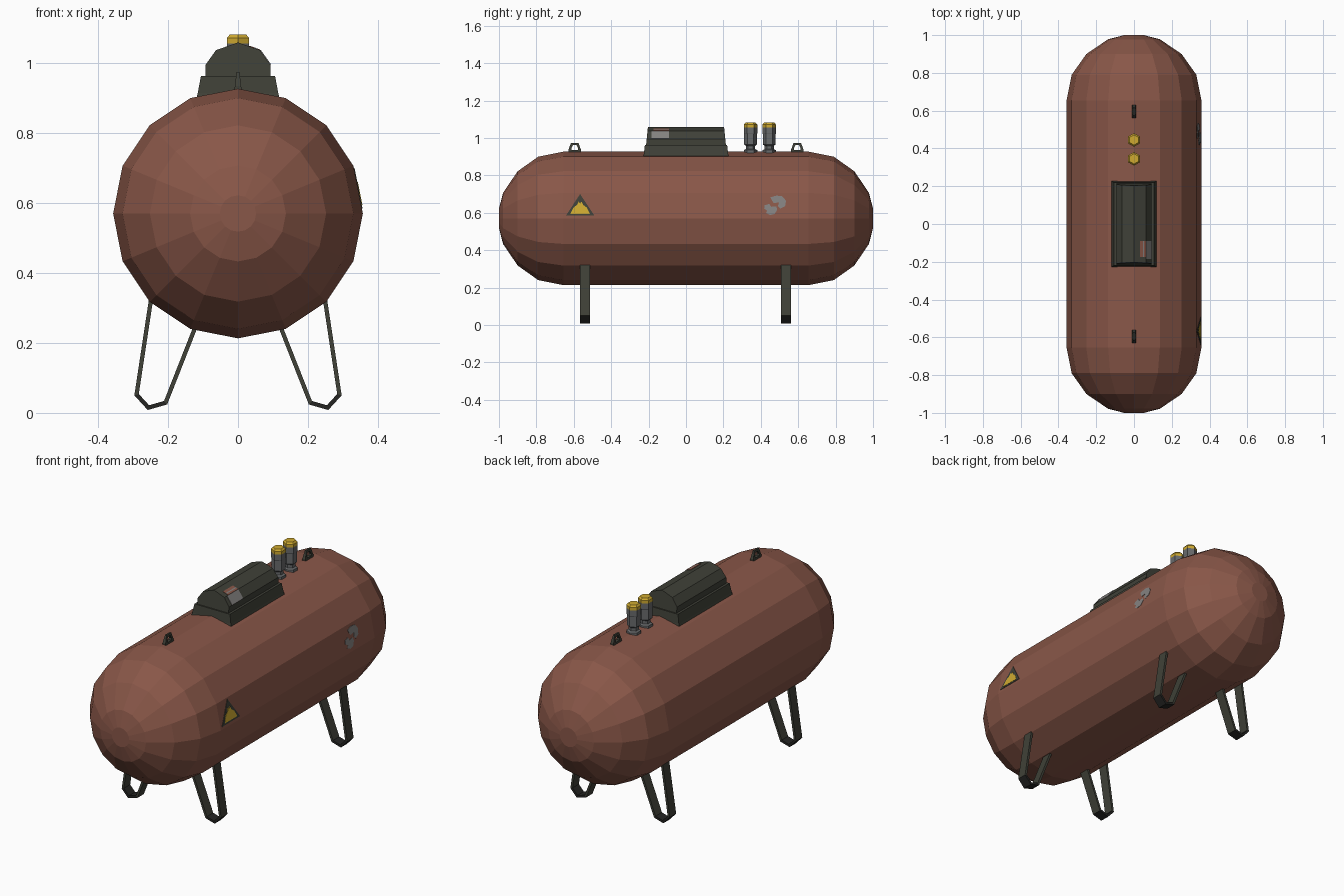
import bpy, bmesh, math
from mathutils import Vector

if "Cube" in bpy.data.objects:
    bpy.data.objects.remove(bpy.data.objects["Cube"])


def material(name, rgb):
    m = bpy.data.materials.new(name)
    m.diffuse_color = (*rgb, 1)
    m.use_nodes = True
    m.node_tree.nodes["Principled BSDF"].inputs["Base Color"].default_value = m.diffuse_color
    return m


RUST = material("rust brown", (0.25, 0.095, 0.065))
DARK = material("dark olive", (0.05, 0.052, 0.039))
BLACK = material("black", (0.018, 0.018, 0.016))
STEEL = material("steel grey", (0.14, 0.145, 0.15))
PALE = material("worn grey", (0.23, 0.22, 0.215))
GOLD = material("brass yellow", (0.62, 0.40, 0.03))

R, CZ, N = 0.357, 0.57, 16


def make(name, verts, faces, *mats):
    me = bpy.data.meshes.new(name)
    me.from_pydata([tuple(v) for v in verts], [], faces)
    bm = bmesh.new()
    bm.from_mesh(me)
    bmesh.ops.recalc_face_normals(bm, faces=bm.faces)
    bm.to_mesh(me)
    bm.free()
    ob = bpy.data.objects.new(name, me)
    bpy.context.collection.objects.link(ob)
    for m in mats:
        me.materials.append(m)
    return ob


def loft(name, rings, *mats):
    """Skin a list of equal-length closed rings and cap both ends."""
    n = len(rings[0])
    verts = [v for r in rings for v in r]
    faces = [(k * n + i, k * n + (i + 1) % n, (k + 1) * n + (i + 1) % n, (k + 1) * n + i)
             for k in range(len(rings) - 1) for i in range(n)]
    faces += [tuple(range(n)), tuple(range(len(verts) - n, len(verts)))]
    return make(name, verts, faces, *mats)


def circle(n, r, place, turn=0.0):
    return [place(r * math.cos(turn + math.tau * i / n), r * math.sin(turn + math.tau * i / n))
            for i in range(n)]


# Tank: 16-sided capsule along y
half = [(0.655, R), (0.79, 0.33), (0.90, 0.252), (0.978, 0.137), (1.0, 0.052)]
profile = [(-y, r) for y, r in reversed(half)] + half
loft("tank", [circle(N, r, lambda a, b, y=y: (a, y, CZ + b)) for y, r in profile], RUST)


# Housing on top: flared base and faceted lid
def rect(x, y, z):
    return [(-x, -y, z), (x, -y, z), (x, y, z), (-x, y, z)]


loft("housing_base", [rect(0.12, 0.23, 0.895), rect(0.115, 0.225, 0.915), rect(0.106, 0.22, 0.963)], DARK)
lid = [(-0.093, 0.955), (-0.093, 0.995), (-0.063, 1.037), (0, 1.059),
       (0.063, 1.037), (0.093, 0.995), (0.093, 0.955)]


def lid_end(s):
    return [(x, s * (0.214 - 0.1 * (z - 0.955)), z) for x, z in lid]


loft("housing_lid", [lid_end(-1), lid_end(1)], DARK)


# Gauge window: thin plates following the lid facets
def lid_plate(name, a, b, y0, y1, mat):
    t = Vector((b[0] - a[0], 0, b[1] - a[1]))
    n = Vector((-t.z, 0, t.x)).normalized()
    if n.z < 0:
        n = -n
    base = [Vector((p[0], y, p[1])) for p, y in ((a, y0), (b, y0), (b, y1), (a, y1))]
    loft(name, [[v - n * 0.001 for v in base], [v + n * 0.002 for v in base]], mat)


lid_plate("gauge_glass", (0.093, 0.995), (0.063, 1.037), -0.185, -0.09, PALE)
lid_plate("gauge_strip", (0.063, 1.037), (0.053, 1.0405), -0.175, -0.09, RUST)
lid_plate("gauge_line", (0.053, 1.0405), (0.047, 1.0426), -0.175, -0.09, PALE)
lid_plate("gauge_edge", (0.047, 1.0426), (0.032, 1.0478), -0.175, -0.09, RUST)

# Valves: hexagonal stems with brass caps
for i, y in enumerate((0.345, 0.445)):
    def hexa(r, z, y=y):
        return circle(6, r, lambda a, b: (a, y + b, z), math.pi / 6)
    loft(f"valve_body_{i}", [hexa(r, z) for r, z in (
        (0.036, 0.915), (0.036, 0.935), (0.025, 0.94), (0.025, 0.958),
        (0.034, 0.965), (0.034, 1.02), (0.036, 1.025), (0.036, 1.056))], STEEL)
    loft(f"valve_cap_{i}", [hexa(r, z) for r, z in (
        (0.036, 1.056), (0.036, 1.072), (0.027, 1.082))], GOLD)

# Lifting lugs: trapezoid rings with a hole
outer = [(-0.034, 0.918), (-0.034, 0.935), (-0.02, 0.974), (0.02, 0.974), (0.034, 0.935), (0.034, 0.918)]
inner = [(-0.016, 0.935), (-0.018, 0.945), (-0.009, 0.962), (0.009, 0.962), (0.018, 0.945), (0.016, 0.935)]
for name, cy in (("front_lug", -0.595), ("back_lug", 0.595)):
    verts = [(s * (0.011 - 0.12 * (z - 0.918)), cy + y, z)
             for s, loop in ((-1, outer), (1, outer), (1, inner), (-1, inner)) for y, z in loop]
    faces = [(k * 6 + i, k * 6 + (i + 1) % 6, (k + 1) % 4 * 6 + (i + 1) % 6, (k + 1) % 4 * 6 + i)
             for k in range(4) for i in range(6)]
    make(name, verts, faces, DARK)

# Legs: bent flat straps, dark at the foot
path = [Vector(p) for p in ((0.247, 0.335), (0.290, 0.052), (0.256, 0.015), (0.207, 0.029), (0.118, 0.255))]


def strap_side(sign):
    out = []
    for i, p in enumerate(path):
        ds = [(path[j + 1] - path[j]).normalized() for j in (i - 1, i) if 0 <= j < len(path) - 1]
        ns = [Vector((d.y, -d.x)) for d in ds]
        m = sum(ns, Vector((0, 0))).normalized()
        out.append(p + m * sign * 0.006 / m.dot(ns[0]))
    return out


a, b = strap_side(1), strap_side(-1)
for side, sx in (("right", 1), ("left", -1)):
    for end, y0, y1 in (("front", -0.567, -0.513), ("back", 0.507, 0.561)):
        rings = [[(sx * p.x, y0, p.y), (sx * q.x, y0, q.y), (sx * q.x, y1, q.y), (sx * p.x, y1, p.y)]
                 for p, q in zip(a, b)]
        leg = loft(f"{end}_{side}_leg", rings, DARK, BLACK)
        for f in leg.data.polygons:
            f.material_index = 1 if f.center.z < 0.05 else 0


# Side markings: thin plates on the facet just above the middle of the +x side
def mark(name, pts, lift, mat):
    slope = math.tan(math.pi / N)
    loft(name, [[(R - slope * (z - CZ) + d, y, z) for y, z in pts] for d in (-0.002, lift)], mat)


mark("warning_border", [(-0.642, 0.585), (-0.49, 0.585), (-0.566, 0.7)], 0.002, DARK)
mark("warning_panel", [(-0.618, 0.594), (-0.514, 0.594), (-0.53, 0.628), (-0.55, 0.642),
                       (-0.558, 0.66), (-0.566, 0.65), (-0.574, 0.66), (-0.582, 0.642),
                       (-0.602, 0.628)], 0.0035, GOLD)
mark("worn_patch_upper", [(0.452, 0.683), (0.485, 0.692), (0.515, 0.688), (0.535, 0.664), (0.53, 0.635),
                          (0.505, 0.622), (0.492, 0.636), (0.497, 0.655), (0.47, 0.652), (0.46, 0.664)],
     0.002, PALE)
mark("worn_patch_lower", [(0.42, 0.64), (0.445, 0.648), (0.455, 0.632), (0.482, 0.635), (0.488, 0.618),
                          (0.475, 0.594), (0.45, 0.588), (0.428, 0.598), (0.434, 0.612), (0.418, 0.622)],
     0.002, PALE)
